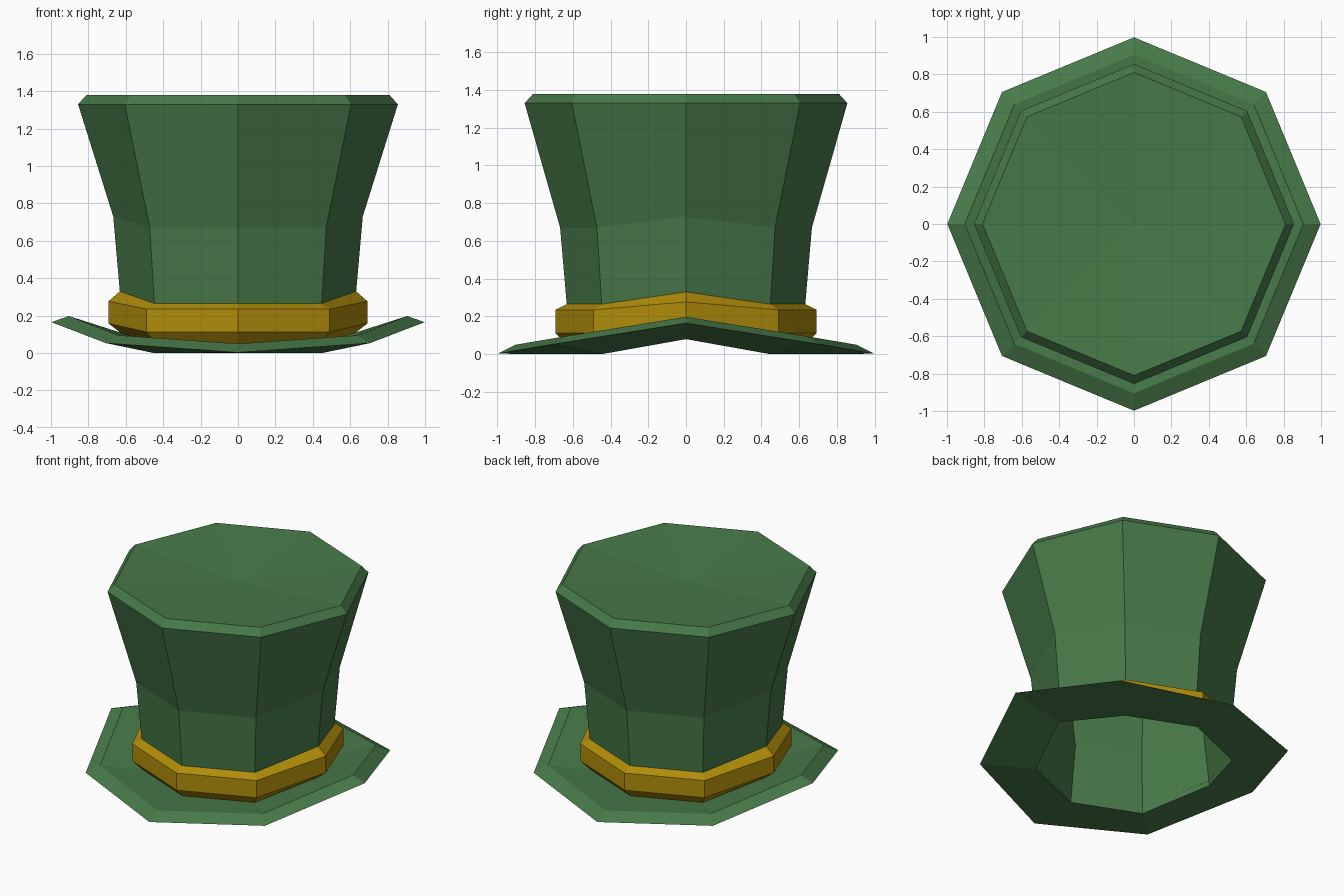
import bpy, bmesh, math

cube = bpy.data.objects.get("Cube")
if cube:
    bpy.data.objects.remove(cube, do_unlink=True)

SIDES = 8


def make_material(name, color):
    mat = bpy.data.materials.new(name)
    mat.use_nodes = True
    mat.diffuse_color = color
    bsdf = next(n for n in mat.node_tree.nodes if n.type == 'BSDF_PRINCIPLED')
    bsdf.inputs["Base Color"].default_value = color
    bsdf.inputs["Roughness"].default_value = 0.9
    return mat


felt_green = make_material("felt green", (0.064, 0.193, 0.066, 1))
band_gold = make_material("band gold", (0.44, 0.268, 0.003, 1))


def lathe(name, profile, mat, cap_z=None):
    """Octagonal lathe; each point is (radius, z, side lift, diagonal lift)."""
    bm = bmesh.new()
    rings = []
    for radius, z, side, diagonal in profile:
        ring = []
        for i in range(SIDES):
            a = math.tau * i / SIDES
            lift = diagonal if i % 2 else (side if i % 4 == 0 else 0)
            ring.append(bm.verts.new((radius * math.cos(a), radius * math.sin(a), z + lift)))
        rings.append(ring)
    for low, high in zip(rings, rings[1:]):
        for i in range(SIDES):
            j = (i + 1) % SIDES
            bm.faces.new((low[i], low[j], high[j], high[i]))
    # Fan over the last ring
    if cap_z is not None:
        centre = bm.verts.new((0, 0, cap_z))
        for i in range(SIDES):
            bm.faces.new((rings[-1][i], rings[-1][(i + 1) % SIDES], centre))
    mesh = bpy.data.meshes.new(name)
    bm.to_mesh(mesh)
    bm.free()
    mesh.materials.append(mat)
    obj = bpy.data.objects.new(name, mesh)
    bpy.context.collection.objects.link(obj)
    return obj


# Rings shared by neighbouring parts
opening = (0.635, 0.0, 0.08, 0)
band_bottom = (0.63, 0.05, 0.06, 0)
band_top = (0.632, 0.265, 0.065, 0)

# Flared crown with a bevelled rim and a sunken top
lathe("crown", [
    band_top,
    (0.667, 0.67, 0.06, 0),
    (0.855, 1.33, 0, 0),
    (0.81, 1.38, 0, 0),
], felt_green, cap_z=1.33)

# Inside of the hat, narrowing and then flaring up to its ceiling
lining = lathe("lining", [
    opening,
    (0.588, 0.4, 0.03, 0),
    (0.625, 0.67, 0.03, 0),
    (0.79, 1.28, 0, 0),
], felt_green, cap_z=1.27)
lining.data.flip_normals()

# Brim curled up at the left and right
lathe("brim", [
    opening,
    (0.998, 0.003, 0.162, 0.05),
    (0.905, 0.05, 0.148, 0.045),
    band_bottom,
], felt_green)

# Bevelled hat band
lathe("hat_band", [
    band_bottom,
    (0.692, 0.113, 0.045, 0),
    (0.692, 0.235, 0.042, 0),
    band_top,
], band_gold)
